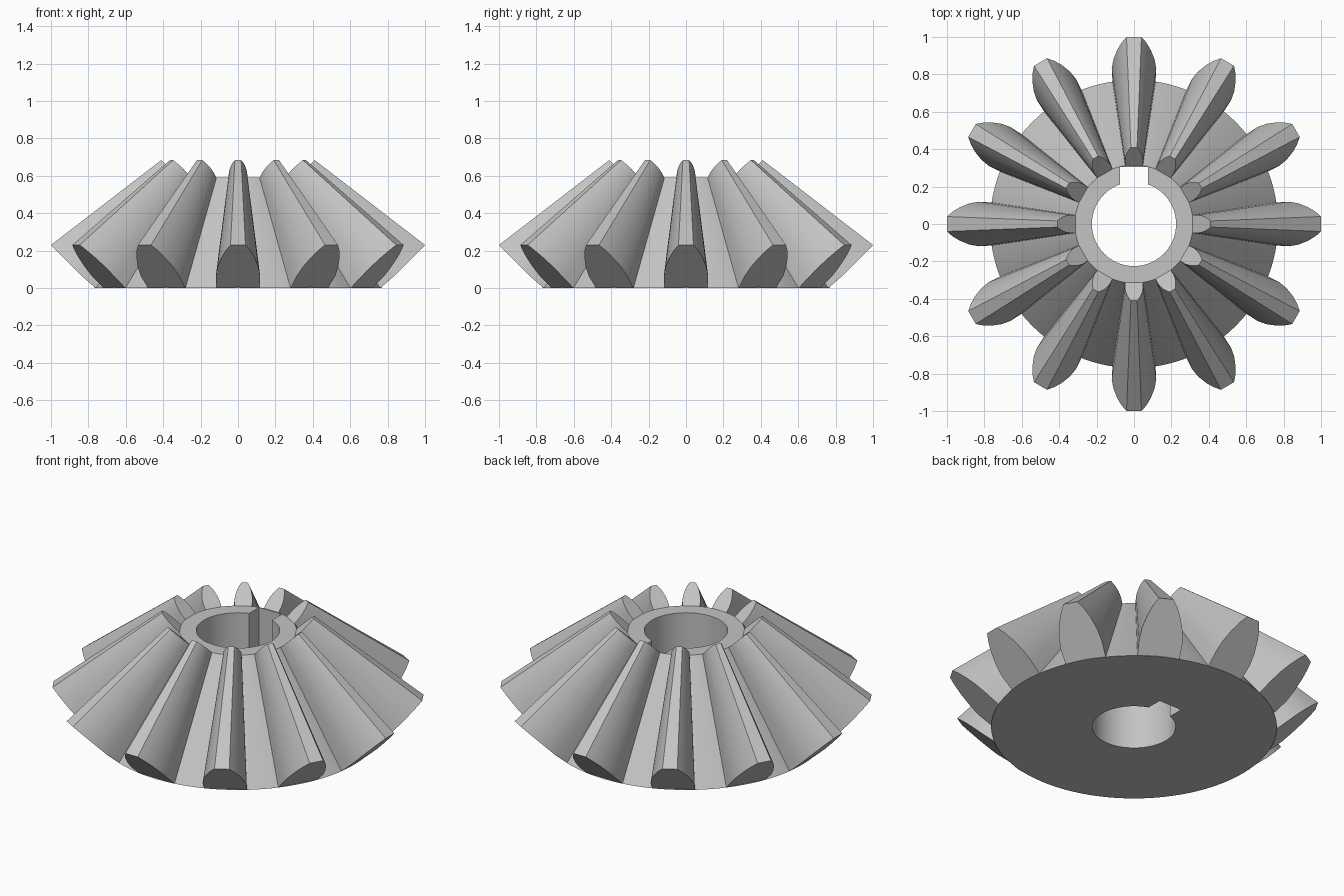
import bpy, bmesh, math
from mathutils import Vector

cube = bpy.data.objects.get("Cube")
if cube:
    bpy.data.objects.remove(cube, do_unlink=True)

steel = bpy.data.materials.new("grey steel")
steel.use_nodes = True
GREY = (0.55, 0.55, 0.55, 1)
steel.diffuse_color = GREY
steel.node_tree.nodes["Principled BSDF"].inputs["Base Color"].default_value = GREY

TEETH = 12
APEX = Vector((0, 0, 1))      # every tooth and the root cone taper to here
INNER = 0.41                  # scale of the small end
ROOT = 0.77
BORE, KEY_HALF, KEY_TOP = 0.225, 0.075, 0.305


def taper(p):
    return APEX + (Vector(p) - APEX) * INNER


def make_mesh(name, bm):
    bmesh.ops.recalc_face_normals(bm, faces=bm.faces)
    mesh = bpy.data.meshes.new(name)
    bm.to_mesh(mesh)
    bm.free()
    mesh.materials.append(steel)
    return mesh


def add_object(name, mesh):
    ob = bpy.data.objects.new(name, mesh)
    bpy.context.collection.objects.link(ob)
    return ob


def smooth(ob):
    bpy.ops.object.select_all(action='DESELECT')
    ob.select_set(True)
    bpy.context.view_layer.objects.active = ob
    bpy.ops.object.shade_smooth_by_angle(angle=math.radians(30))


# Cone body with a keyed bore
key_corner = math.atan2(KEY_HALF, KEY_TOP)
key_mouth = math.asin(KEY_HALF / BORE)


def bore_radius(a):
    a = abs(a)
    if a <= key_corner + 1e-6:
        return KEY_TOP / math.cos(a)
    if a < key_mouth:
        return KEY_HALF / math.sin(a)
    return BORE


corners = [key_corner, -key_corner, key_mouth, -key_mouth]
angles = sorted([math.tau * i / 96 - math.pi for i in range(96)] + corners)
bm = bmesh.new()
sections = []
for a in angles:
    way = Vector((math.sin(a), math.cos(a), 0))
    bore, rim = way * bore_radius(a), way * ROOT
    top = taper(rim)
    lift = Vector((0, 0, top.z))
    sections.append([bm.verts.new(p) for p in (bore, rim, top, bore + lift)])
for i, s in enumerate(sections):
    n = sections[(i + 1) % len(sections)]
    for j in range(4):
        k = (j + 1) % 4
        bm.faces.new((s[j], s[k], n[k], n[j]))
smooth(add_object("gear_body", make_mesh("gear_body", bm)))

# Tooth: curved flank profile (half width, height), lofted towards the apex
flank = [(0.115, 0), (0.119, 0.06), (0.11, 0.11),
         (0.09, 0.16), (0.066, 0.2), (0.04, 0.23)]
half = [(x, -(ROOT + h), h) for x, h in flank]
half[0] = (flank[0][0], -math.sqrt(ROOT ** 2 - flank[0][0] ** 2), 0)
outline = half + [(-x, y, z) for x, y, z in reversed(half)]
bm = bmesh.new()
outer = [bm.verts.new(p) for p in outline]
inner = [bm.verts.new(taper(p)) for p in outline]
bm.faces.new(outer)
bm.faces.new(inner[::-1])
for i in range(len(outer)):
    j = (i + 1) % len(outer)
    bm.faces.new((outer[i], outer[j], inner[j], inner[i]))
tooth_mesh = make_mesh("tooth", bm)

# Ring of teeth
for i in range(TEETH):
    tooth = add_object(f"tooth_{i + 1}", tooth_mesh)
    tooth.rotation_euler.z = math.tau * i / TEETH
smooth(tooth)
